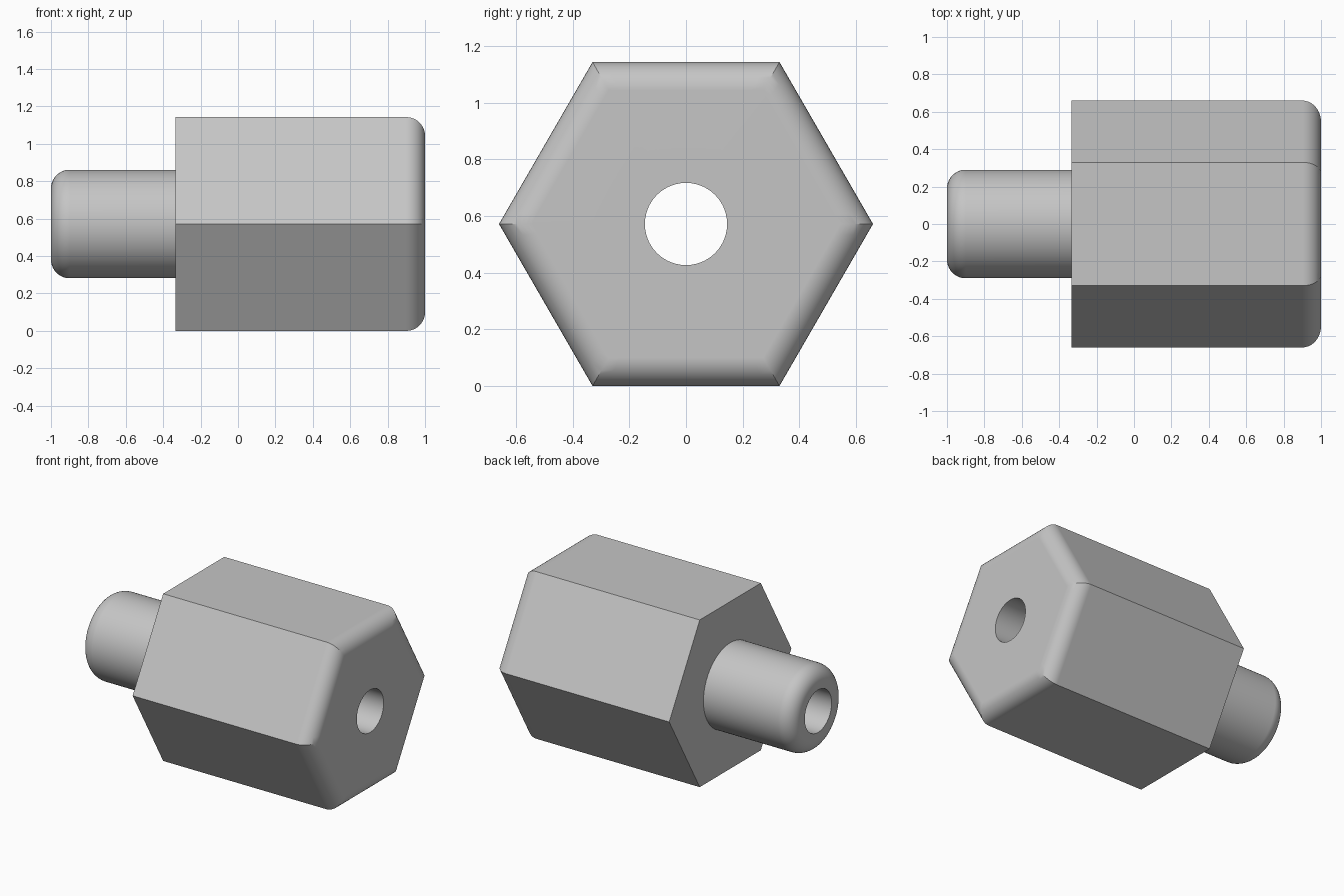
import bpy
import bmesh
from math import sin, cos, pi, radians

cube = bpy.data.objects.get("Cube")
if cube:
    bpy.data.objects.remove(cube)

SIDES = 96            # multiple of six, so hexagon corners land on samples
APOTHEM = 0.5715      # half the distance across the flats
SPIGOT_R = 0.29
BORE_R = 0.145
FILLET = 0.1
SHOULDER = -0.335     # where the hexagon meets the spigot

steel = bpy.data.materials.new("plain grey")
steel.use_nodes = True
GREY = (0.56, 0.56, 0.56, 1)
steel.diffuse_color = GREY
steel.node_tree.nodes["Principled BSDF"].inputs["Base Color"].default_value = GREY


def ring_radius(shape, size, angle):
    """Distance from the axis: size is a radius, or a hexagon's apothem."""
    if shape == "hex":
        return size / cos(angle % (pi / 3) - pi / 6)
    return size


def loft(name, rings):
    """Skin rings of (shape, x, size) along the x axis."""
    bm = bmesh.new()
    loops = []
    for shape, x, size in rings:
        loop = []
        for j in range(SIDES):
            a = 2 * pi * (j + 1e-7) / SIDES
            r = ring_radius(shape, size, a)
            loop.append(bm.verts.new((x, r * cos(a), APOTHEM + r * sin(a))))
        loops.append(loop)
    for low, high in zip(loops, loops[1:]):
        for j in range(SIDES):
            k = (j + 1) % SIDES
            bm.faces.new((low[j], low[k], high[k], high[j]))
    mesh = bpy.data.meshes.new(name)
    bm.to_mesh(mesh)
    bm.free()
    mesh.materials.append(steel)
    obj = bpy.data.objects.new(name, mesh)
    bpy.context.collection.objects.link(obj)
    bpy.ops.object.select_all(action="DESELECT")
    obj.select_set(True)
    bpy.context.view_layer.objects.active = obj
    bpy.ops.object.shade_smooth_by_angle(angle=radians(30))
    weighted = obj.modifiers.new("flat face normals", "WEIGHTED_NORMAL")
    weighted.keep_sharp = True
    return obj


def fillet(shape, end, size, radius, steps=10):
    """Quarter round from the side wall to the end face at x = end."""
    sign = 1 if end > 0 else -1
    arc = [i / steps * pi / 2 for i in range(steps + 1)]
    return [(shape, end - sign * radius * (1 - sin(a)),
             size - radius * (1 - cos(a))) for a in arc]


# Hexagonal body: rear shoulder, six flats, rounded front end
loft("hex_body",
     [("round", SHOULDER, SPIGOT_R), ("hex", SHOULDER, APOTHEM)]
     + fillet("hex", 1, APOTHEM, FILLET)
     + [("round", 1, BORE_R)])

# Round spigot with a rounded tip
loft("spigot",
     [("round", -1, BORE_R)]
     + fillet("round", -1, SPIGOT_R, FILLET)[::-1]
     + [("round", SHOULDER, SPIGOT_R)])

# Through hole wall, facing inwards
loft("bore", [("round", 1, BORE_R), ("round", -1, BORE_R)])
